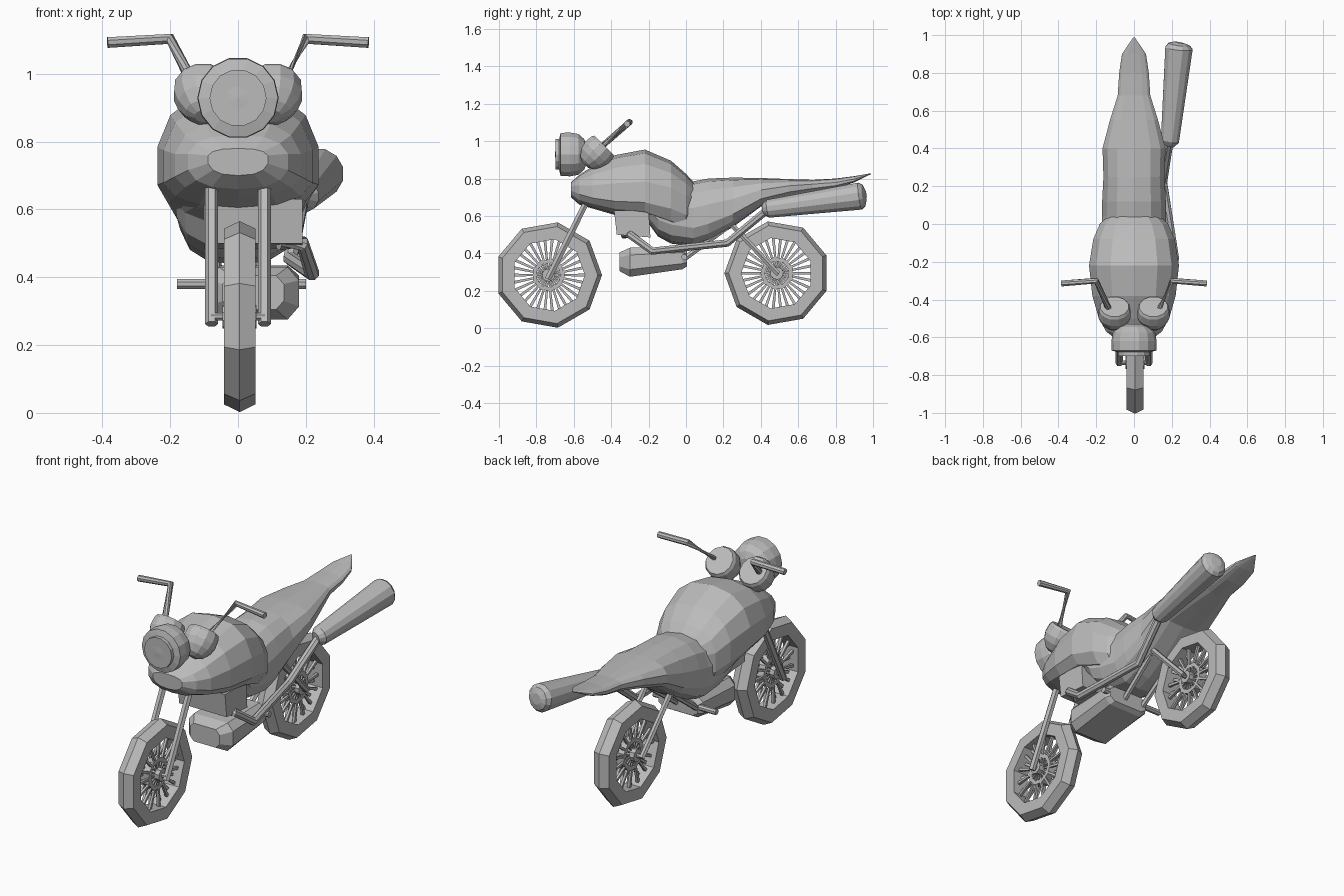
import bpy, bmesh, math
from mathutils import Vector

if "Cube" in bpy.data.objects:
    bpy.data.objects.remove(bpy.data.objects["Cube"])

grey = bpy.data.materials.new("plain grey")
grey.diffuse_color = (0.5, 0.5, 0.5, 1)
grey.use_nodes = True
grey.node_tree.nodes["Principled BSDF"].inputs["Base Color"].default_value = grey.diffuse_color


def finish(name, bm):
    bmesh.ops.recalc_face_normals(bm, faces=bm.faces)
    me = bpy.data.meshes.new(name)
    bm.to_mesh(me)
    bm.free()
    me.materials.append(grey)
    ob = bpy.data.objects.new(name, me)
    bpy.context.collection.objects.link(ob)
    return ob


def skin(bm, rings, closed=False):
    """Bridge rings of points; cap the ends, or join last to first."""
    vs = [[bm.verts.new(p) for p in r] for r in rings]
    n = len(vs[0])
    pairs = list(zip(vs, vs[1:])) + ([(vs[-1], vs[0])] if closed else [])
    for a, b in pairs:
        for i in range(n):
            j = (i + 1) % n
            bm.faces.new((a[i], a[j], b[j], b[i]))
    if not closed:
        bm.faces.new(vs[0][::-1])
        bm.faces.new(vs[-1])


def sweep(bm, pts, radii, n=8):
    """Tube through points with a radius at each point."""
    pts = [Vector(p) for p in pts]
    if not isinstance(radii, (list, tuple)):
        radii = [radii] * len(pts)
    rings = []
    for i, p in enumerate(pts):
        t = Vector()
        if i > 0:
            t += (p - pts[i - 1]).normalized()
        if i < len(pts) - 1:
            t += (pts[i + 1] - p).normalized()
        t.normalize()
        ref = Vector((1, 0, 0)) if abs(t.x) < 0.8 else Vector((0, 0, 1))
        u = t.cross(ref).normalized()
        v = t.cross(u)
        rings.append([p + radii[i] * (math.cos(a) * u + math.sin(a) * v)
                      for a in [2 * math.pi * (k + 0.5) / n for k in range(n)]])
    skin(bm, rings)


def tube(name, pts, radii, n=8):
    bm = bmesh.new()
    sweep(bm, pts, radii, n)
    return finish(name, bm)


def loft(name, sections, power, n=14):
    """Body from sections (y, half width, top z, widest z, bottom z)."""
    rings = []
    for y, w, zt, zm, zb in sections:
        ring = []
        for k in range(n):
            a = 2 * math.pi * k / n + math.pi / 2
            c, s = math.cos(a), math.sin(a)
            x = math.copysign(abs(c) ** power, c) * w
            h = (zt - zm) if s > 0 else (zm - zb)
            ring.append((x, y, zm + math.copysign(abs(s) ** power, s) * h))
        rings.append(ring)
    bm = bmesh.new()
    skin(bm, rings)
    return finish(name, bm)


def wheel(name, c, phase, r, n=9):
    c = Vector(c)

    def at(x, rad, a):
        return c + Vector((x, math.cos(a) * rad, math.sin(a) * rad))

    def ring(bm, profile, count):
        skin(bm, [[at(x, rad, phase + 2 * math.pi * k / count) for x, rad in profile]
                  for k in range(count)], closed=True)

    # tyre with a ridged tread
    bm = bmesh.new()
    ring(bm, [(-.046, r * .68), (-.046, r * .92), (0, r), (.046, r * .92), (.046, r * .68)], n)
    finish(name + "_tyre", bm)
    # hub with a flange ring
    bm = bmesh.new()
    ring(bm, [(-.024, .066), (-.024, .088), (.024, .088), (.024, .066)], n)
    sweep(bm, [c - Vector((.05, 0, 0)), c + Vector((.05, 0, 0))], .035, 9)
    finish(name + "_hub", bm)
    # flat fan of spokes leaning slightly from alternate sides
    bm = bmesh.new()
    for k in range(30):
        a = phase + 2 * math.pi * k / 30
        s = 1 if k % 2 else -1
        sweep(bm, [at(s * .022, .025, a), at(s * .018, .08, a), at(s * .01, r * .71, a)],
              [.004, .008, .011], 4)
    finish(name + "_spokes", bm)


# wheels
wheel("front_wheel", (.005, -.735, .284), 0, .286)
wheel("rear_wheel", (.005, .486, .294), math.pi, .281)

# fuel tank and front body
loft("fuel_tank", [
    (-.615, .09, .78, .75, .70), (-.57, .15, .82, .74, .66), (-.50, .19, .865, .72, .64),
    (-.38, .225, .925, .71, .605), (-.22, .243, .955, .71, .585), (-.08, .22, .895, .69, .52),
    (.0, .185, .825, .66, .48), (.05, .13, .77, .66, .50)], .8)

# seat, side panels and pointed tail
loft("seat_and_tail", [
    (-.36, .13, .72, .66, .60), (-.20, .19, .74, .66, .56), (-.15, .185, .74, .62, .49),
    (-.08, .178, .75, .60, .452), (.04, .172, .785, .58, .437),
    (.12, .172, .80, .60, .465), (.25, .165, .805, .64, .54), (.40, .17, .803, .71, .65),
    (.55, .13, .797, .745, .69), (.68, .088, .793, .76, .72), (.80, .08, .80, .77, .745),
    (.90, .065, .813, .79, .78), (.988, .004, .828, .826, .823)], .78)

# engine cylinder block
bm = bmesh.new()
skin(bm, [[(x, y, z) for y, z in ((-.37, .50), (-.19, .485), (-.2, .63), (-.385, .63))]
          for x in (-.1, .19)])
finish("cylinder_block", bm)

# crankcase: chamfered case tapering to the front
bm = bmesh.new()
rings = []
for y, w, lo, hi in ((-.355, .09, .305, .405), (-.30, .135, .275, .43),
                     (-.02, .135, .315, .435), (.005, .12, .33, .415)):
    c, h = (lo + hi) / 2, (hi - lo) / 2
    rings.append([(.045 + w * a, y, c + h * b) for a, b in
                  ((1, .5), (.75, 1), (-.75, 1), (-1, .5), (-1, -.5), (-.75, -1), (.75, -1), (1, -.5))])
skin(bm, rings)
finish("crankcase", bm)

# foot pegs
tube("foot_pegs", [(-.18, -.01, .38), (.2, -.01, .38)], .016)

# front fork, rear fork and handlebar, both sides
for s, side in ((-1, "left"), (1, "right")):
    tube(side + "_front_fork", [(s * .078, -.738, .262), (s * .078, -.49, .76)], .019, 6)
    tube(side + "_rear_fork", [(s * .075, .20, .60), (s * .075, .494, .29)], .016, 6)
    tube(side + "_swing_arm", [(s * .06, -.01, .37), (s * .07, .22, .54)], .016, 6)
    tube(side + "_handlebar", [(s * .385, -.315, 1.092), (s * .2, -.30, 1.103),
                               (s * .125, -.47, .955)], .017)
    # gauge pod: round bowl with a flat dial tilted to the rider
    d = Vector((0, .707, .707))
    p = Vector((s * .103, -.48, .935))
    tube(side + "_gauge", [p + d * t for t in (-.085, -.07, -.035, .0, .045, .06)],
         [.025, .052, .077, .088, .085, .076], 12)
tube("axle_front", [(-.08, -.735, .284), (.08, -.735, .284)], .012)
tube("axle_rear", [(-.08, .486, .294), (.08, .486, .294)], .012)

# headlight shell with lens
tube("headlight", [(0, y, .929) for y in (-.695, -.70, -.67, -.62, -.575, -.545, -.53)],
     [.084, .104, .118, .12, .112, .085, .05], 14)
tube("headlight_lens", [(0, -.698, .929), (0, -.67, .929)], .084, 14)

# exhaust pipe and silencer with a shallow domed end
tube("exhaust_pipe", [(.12, -.33, .50), (.19, -.30, .50), (.218, -.18, .412),
                      (.155, .22, .455), (.19, .45, .645)], .022)
tube("silencer", [(.183, .415, .635), (.19, .44, .639), (.238, .93, .706),
                  (.240, .95, .709), (.242, .96, .71)],
     [.03, .05, .075, .06, .03], 12)
